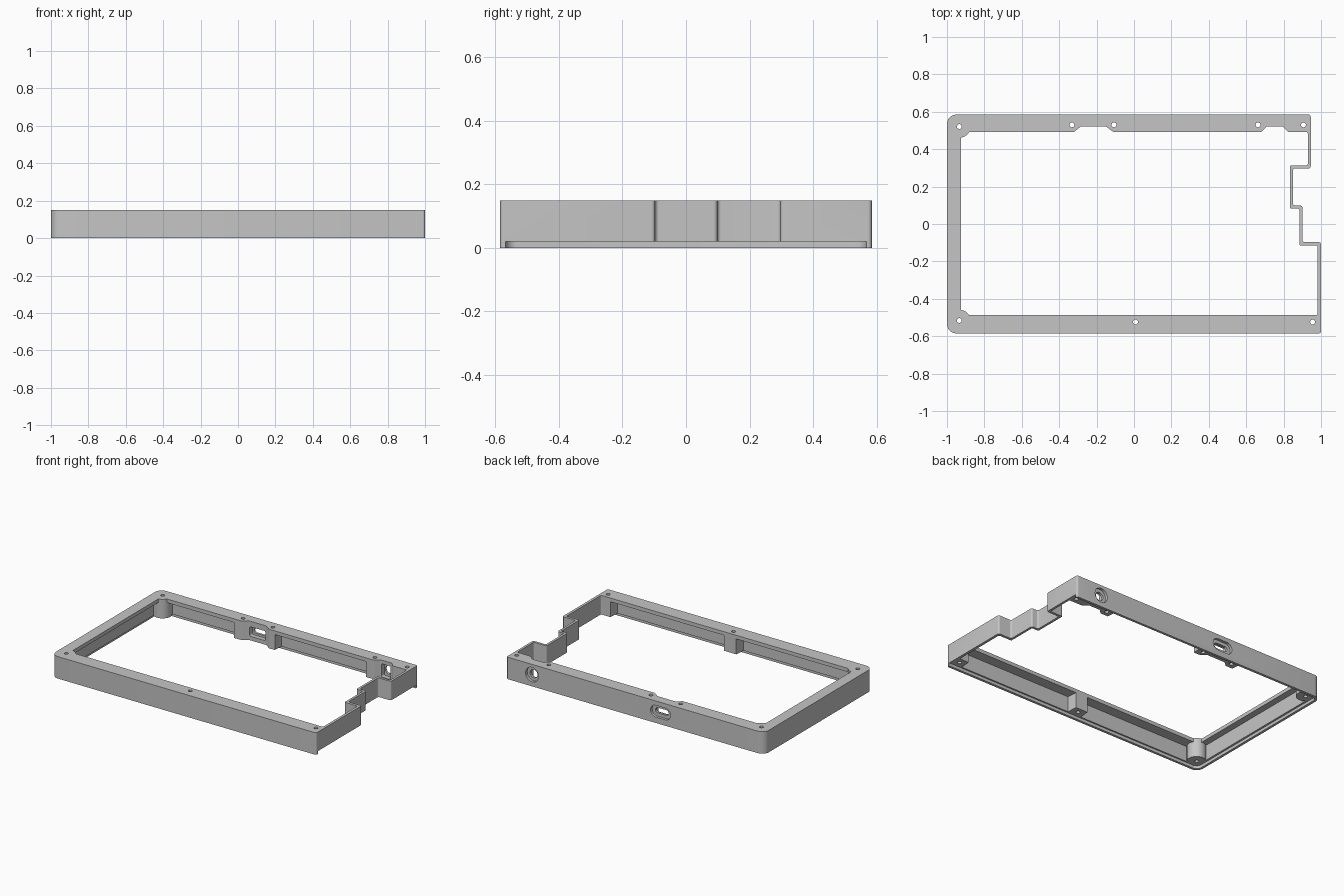
import bpy, bmesh, math
from mathutils import Vector

cube = bpy.data.objects.get("Cube")
if cube:
    bpy.data.objects.remove(cube, do_unlink=True)

HEIGHT, FLANGE_Z, RECESS_Z = 0.15, 0.125, 0.02

grey = bpy.data.materials.new("mid grey")
grey.use_nodes = True
grey.diffuse_color = (0.56, 0.56, 0.56, 1)
grey.node_tree.nodes["Principled BSDF"].inputs["Base Color"].default_value = grey.diffuse_color


def rounded(points, radius, steps=6):
    """Fillet each corner; a point may carry its own radius as third value."""
    result = []
    for i, point in enumerate(points):
        p = Vector(point[:2])
        r = point[2] if len(point) > 2 else radius
        if r == 0:
            result.append(p)
            continue
        a = (Vector(points[i - 1][:2]) - p).normalized()
        b = (Vector(points[(i + 1) % len(points)][:2]) - p).normalized()
        half = a.angle(b) / 2
        centre = p + (a + b).normalized() * (r / math.sin(half))
        tangent = r / math.tan(half)
        start = (p + a * tangent - centre).normalized()
        end = (p + b * tangent - centre).normalized()
        result += [centre + start.slerp(end, k / steps) * r for k in range(steps + 1)]
    return result


def prism(name, profile, low, high, along_y=False):
    """Extrude a closed profile along z, or along y for profiles in x and z."""
    bm = bmesh.new()
    place = (lambda p, d: (p[0], d, p[1])) if along_y else (lambda p, d: (p[0], p[1], d))
    rings = [[bm.verts.new(place(p, d)) for p in profile] for d in (low, high)]
    for ring in rings:
        bm.faces.new(ring)
    n = len(profile)
    for i in range(n):
        j = (i + 1) % n
        bm.faces.new((rings[0][i], rings[0][j], rings[1][j], rings[1][i]))
    bmesh.ops.recalc_face_normals(bm, faces=bm.faces)
    mesh = bpy.data.meshes.new(name)
    bm.to_mesh(mesh)
    bm.free()
    mesh.materials.append(grey)
    obj = bpy.data.objects.new(name, mesh)
    bpy.context.collection.objects.link(obj)
    return obj


def cut(target, cutter):
    mod = target.modifiers.new("cut", 'BOOLEAN')
    mod.operation, mod.solver, mod.object = 'DIFFERENCE', 'EXACT', cutter
    bpy.context.view_layer.objects.active = target
    bpy.ops.object.modifier_apply(modifier=mod.name)


def discard(obj):
    bpy.data.objects.remove(obj, do_unlink=True)


def circle(x, y, r, n=32):
    return [(x + r * math.cos(math.tau * k / n), y + r * math.sin(math.tau * k / n)) for k in range(n)]


def slot(x, z, w, h, r):
    w, h = w / 2, h / 2
    return rounded([(x - w, z - h), (x + w, z - h), (x + w, z + h), (x - w, z + h)], r, 8)


# Outer outline, with the stepped right side
outline = rounded([(-1, -0.585, 0.05), (1, -0.585), (1, -0.097), (0.9, -0.097), (0.9, 0.099),
                   (0.85, 0.099), (0.85, 0.297), (0.945, 0.297), (0.945, 0.585),
                   (-1, 0.585, 0.05)], 0.012)
frame = prism("case_frame", outline, 0, HEIGHT)

# Inner side of the stepped wall, shared by opening and cavity
steps = [(0.982, -0.115), (0.884, -0.115), (0.884, 0.083), (0.834, 0.083),
         (0.834, 0.313), (0.929, 0.313)]
notches = [(0.825, 0.492), (0.795, 0.521), (0.71, 0.521), (0.68, 0.492),
           (-0.11, 0.492), (-0.15, 0.521), (-0.285, 0.521), (-0.32, 0.492)]
opening = prism("opening_cutter", rounded(
    [(-0.925, -0.487), (0.982, -0.487)] + steps + [(0.929, 0.492)] + notches + [(-0.925, 0.492)],
    0.008), -0.1, 0.3)
cavity = prism("cavity_cutter", rounded(
    [(-0.97, -0.558, 0.03), (0.982, -0.558)] + steps + [(0.929, 0.558), (-0.97, 0.558, 0.03)],
    0.008), -0.05, FLANGE_Z)

# Screw posts are kept solid by removing them from the cutters
for y in (0.521, -0.518):
    post = prism("corner_post", circle(-0.934, y, 0.06), -0.2, 0.4)
    cut(opening, post)
    cut(cavity, post)
    discard(post)
for x0, x1, side in ((-0.05, 0.066, -1), (0.9, 1.05, -1), (-0.385, -0.055, 1), (0.61, 1.05, 1)):
    profile = rounded([(x0, side * 0.65), (x1, side * 0.65),
                       (x1 - 0.015, side * 0.45), (x0 + 0.015, side * 0.45)], 0.01)
    block = prism("post_block", profile, -0.2, 0.4)
    cut(cavity, block)
    discard(block)

# Recess for the base plate, open on the right
recess = prism("recess_cutter", rounded(
    [(-0.983, -0.568, 0.035), (1.2, -0.568, 0), (1.2, 0.568, 0), (-0.983, 0.568, 0.035)], 0.03),
    -0.15, RECESS_Z)
cutters = [opening, cavity, recess]

# Screw holes
for x, y in ((-0.934, 0.521), (-0.934, -0.516), (0.008, -0.524), (0.955, -0.524),
             (0.906, 0.53), (0.663, 0.53), (-0.107, 0.53), (-0.332, 0.53)):
    cutters.append(prism("screw_hole_cutter", circle(x, y, 0.013, 20), -0.3, 0.5))

# Back ports: outer countersink, through hole and inner pocket
for x, outer, hole, pocket in ((-0.217, (0.15, 0.08), (0.1, 0.036), (0.12, 0.065)),
                               (0.752, (0.098, 0.098), (0.056, 0.056), (0.07, 0.09))):
    for (w, h), low, high, r in ((outer, 0.567, 0.7, outer[1] * 0.499),
                                 (hole, 0.4, 0.8, hole[1] * 0.499),
                                 (pocket, 0.45, 0.552, 0.012)):
        cutters.append(prism("port_cutter", slot(x, 0.08, w, h, r), low, high, True))

for cutter in cutters:
    cut(frame, cutter)
    discard(cutter)

# Smooth the fillets, keep edges sharp
bpy.ops.object.select_all(action='DESELECT')
frame.select_set(True)
bpy.context.view_layer.objects.active = frame
bpy.ops.object.shade_smooth_by_angle(angle=math.radians(30))
